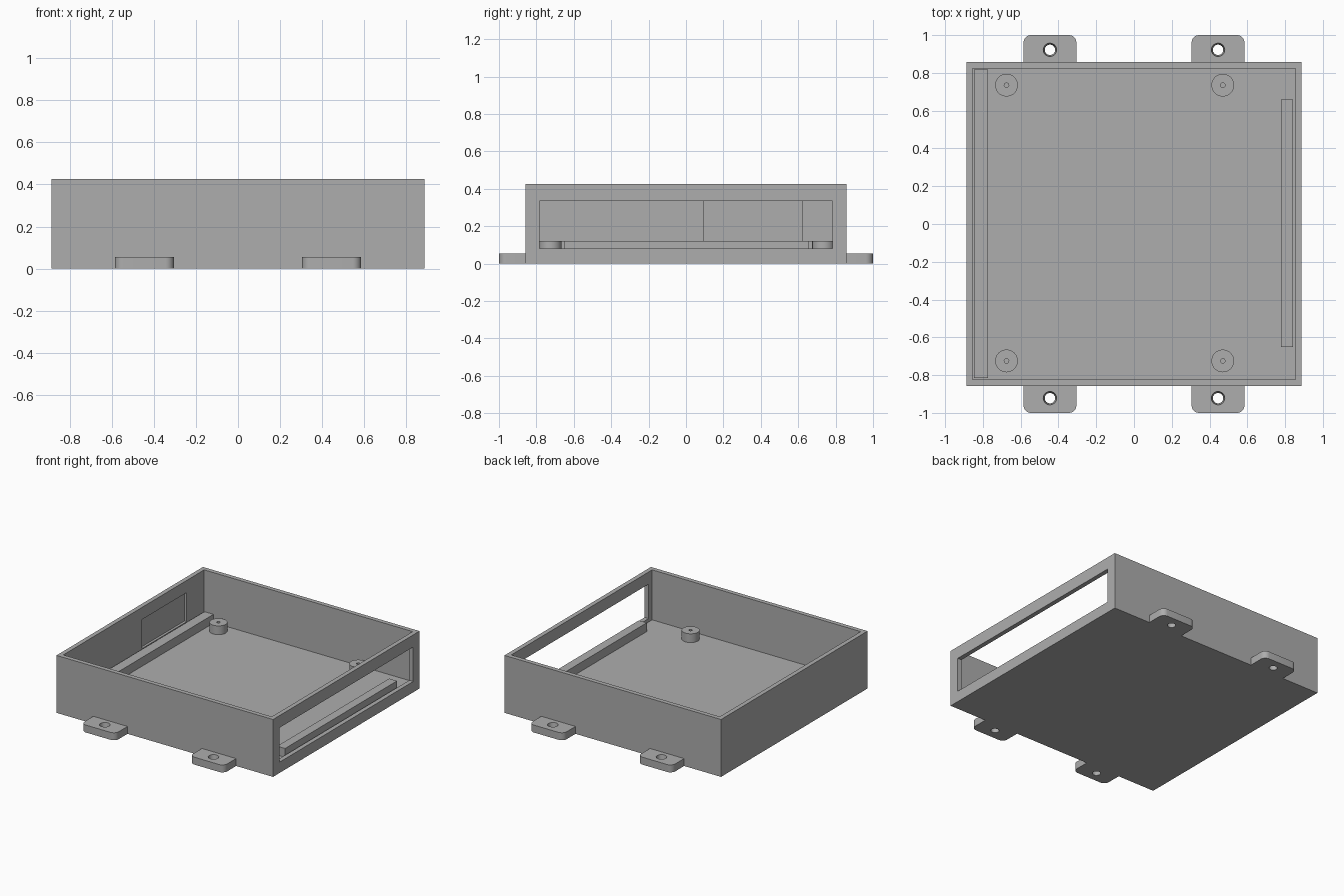
import bpy
import bmesh
from mathutils import Matrix, Vector

if "Cube" in bpy.data.objects:
    bpy.data.objects.remove(bpy.data.objects["Cube"], do_unlink=True)

GREY = (0.42, 0.42, 0.42, 1.0)
mat = bpy.data.materials.new("plain grey")
mat.use_nodes = True
mat.diffuse_color = GREY
mat.node_tree.nodes["Principled BSDF"].inputs["Base Color"].default_value = GREY

# Overall dimensions
HX, HY, HEIGHT = 0.887, 0.857, 0.425
WALL, FLOOR = 0.033, 0.055
RAIL_TOP = 0.12


def make_object(name, bm):
    bmesh.ops.recalc_face_normals(bm, faces=bm.faces)
    mesh = bpy.data.meshes.new(name)
    bm.to_mesh(mesh)
    bm.free()
    mesh.materials.append(mat)
    obj = bpy.data.objects.new(name, mesh)
    bpy.context.collection.objects.link(obj)
    return obj


def box(name, lo, hi, round_dir=0, radius=0.04):
    """Box between two corners; round_dir rounds the upright edges on that y side."""
    lo, hi = Vector(lo), Vector(hi)
    bm = bmesh.new()
    bmesh.ops.create_cube(bm, size=1, matrix=Matrix.Translation((lo + hi) / 2)
                          @ Matrix.Diagonal((*(hi - lo), 1)))
    if round_dir:
        middle = (lo.y + hi.y) / 2
        edges = [e for e in bm.edges
                 if abs(e.verts[0].co.z - e.verts[1].co.z) > 0.01
                 and (e.verts[0].co.y - middle) * round_dir > 0]
        bmesh.ops.bevel(bm, geom=edges, offset=radius, segments=8,
                        profile=0.5, affect='EDGES')
    return make_object(name, bm)


def cone(name, x, y, z0, z1, r0, r1):
    bm = bmesh.new()
    bmesh.ops.create_cone(bm, cap_ends=True, segments=40, radius1=r0, radius2=r1,
                          depth=z1 - z0,
                          matrix=Matrix.Translation((x, y, (z0 + z1) / 2)))
    return make_object(name, bm)


def activate(obj):
    bpy.ops.object.select_all(action='DESELECT')
    obj.select_set(True)
    bpy.context.view_layer.objects.active = obj


def cut(obj, cutter):
    cutter.hide_render = True
    activate(obj)
    mod = obj.modifiers.new("cut", 'BOOLEAN')
    mod.operation = 'DIFFERENCE'
    mod.solver = 'EXACT'
    mod.object = cutter
    bpy.ops.object.modifier_apply(modifier=mod.name)
    bpy.data.objects.remove(cutter, do_unlink=True)


def smooth(obj):
    activate(obj)
    bpy.ops.object.shade_smooth_by_angle(angle=0.6)


# Open tray with a window through one end and a pocket inside the other
tray = box("tray", (-HX, -HY, 0), (HX, HY, HEIGHT))
ix, iy = HX - WALL, HY - WALL
cut(tray, box("cavity_cutter", (-ix, -iy, FLOOR), (ix, iy, HEIGHT + 0.1)))
cut(tray, box("window_cutter", (ix - 0.02, -0.783, 0.08), (HX + 0.1, 0.783, 0.335)))
cut(tray, box("pocket_cutter", (-ix - 0.018, 0.095, RAIL_TOP), (-ix + 0.02, 0.62, 0.335)))

# Support rails beside the two end walls
box("long_rail", (-0.847, -0.815, FLOOR - 0.01), (-0.773, 0.817, RAIL_TOP))
box("short_rail", (0.777, -0.652, FLOOR - 0.01), (0.842, 0.658, RAIL_TOP))

# Drilled standoffs near the corners
for x, x_name in ((-0.675, "right"), (0.47, "left")):
    for y, y_name in ((-0.725, "front"), (0.735, "back")):
        post = cone(f"standoff_{y_name}_{x_name}", x, y, FLOOR - 0.01, RAIL_TOP, 0.06, 0.06)
        cut(post, cone("pilot_cutter", x, y, FLOOR + 0.005, RAIL_TOP + 0.05, 0.012, 0.012))
        smooth(post)

# Mounting tabs with tapered screw holes
for sx, x_name in ((-1, "right"), (1, "left")):
    for sy, y_name in ((-1, "front"), (1, "back")):
        x = sx * 0.445
        near, far = sorted((sy * HY, sy * 1.0))
        tab = box(f"mounting_tab_{y_name}_{x_name}", (x - 0.14, near, 0),
                  (x + 0.14, far, FLOOR), round_dir=sy)
        cut(tab, cone("screw_cutter", x, sy * 0.922, -0.01, FLOOR + 0.01, 0.026, 0.037))
        smooth(tab)
